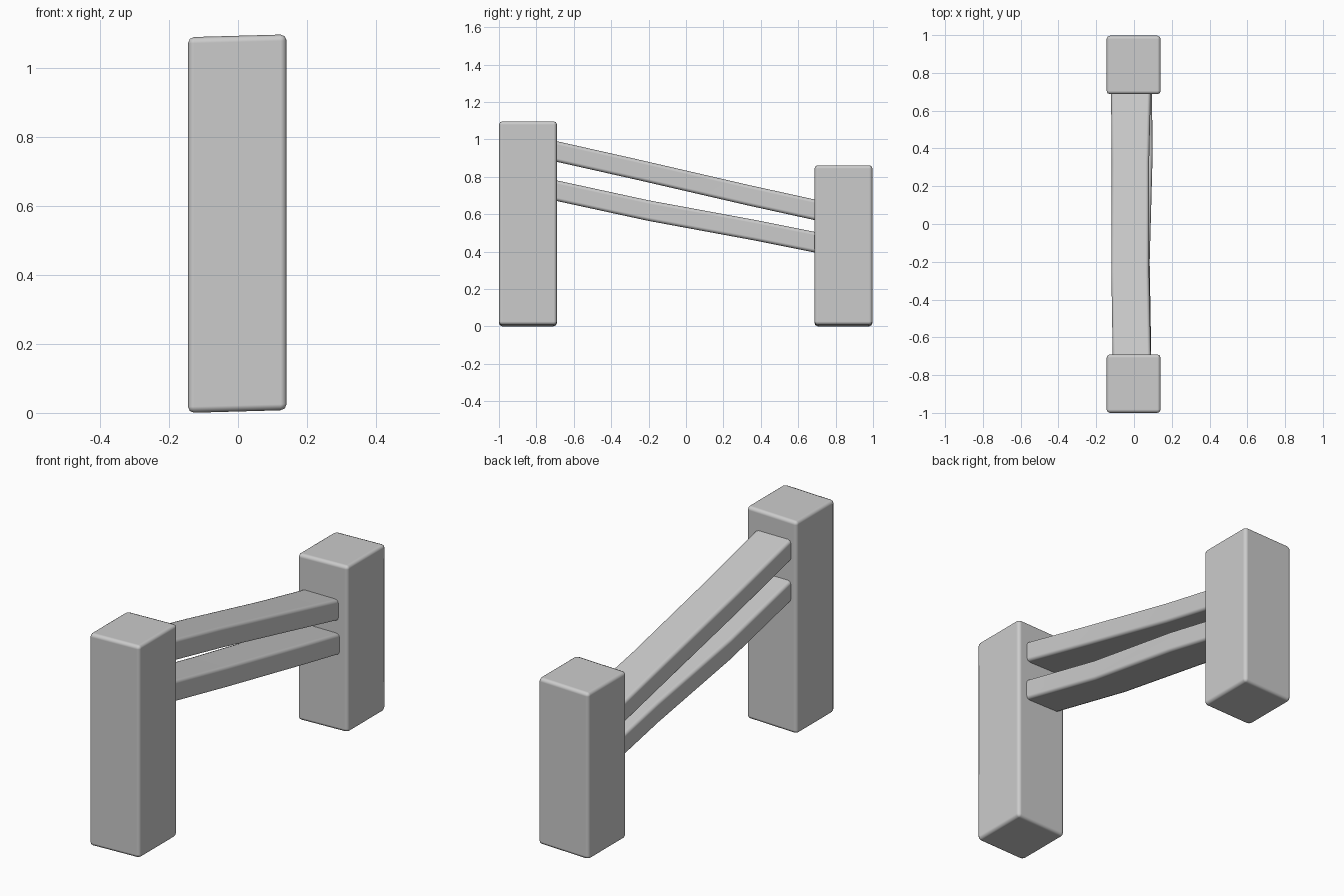
import bpy, bmesh

if "Cube" in bpy.data.objects:
    bpy.data.objects.remove(bpy.data.objects["Cube"])


def loft(name, rings, bevel):
    """Box-like solid through rectangular rings of four points each."""
    bm = bmesh.new()
    loops = [[bm.verts.new(p) for p in ring] for ring in rings]
    bm.faces.new(loops[0])
    bm.faces.new(loops[-1])
    for a, b in zip(loops, loops[1:]):
        for i in range(4):
            j = (i + 1) % 4
            bm.faces.new((a[i], a[j], b[j], b[i]))
    bmesh.ops.recalc_face_normals(bm, faces=bm.faces)
    mesh = bpy.data.meshes.new(name)
    bm.to_mesh(mesh)
    bm.free()
    obj = bpy.data.objects.new(name, mesh)
    bpy.context.collection.objects.link(obj)
    mod = obj.modifiers.new("rounded_edges", 'BEVEL')
    mod.width = bevel
    mod.segments = 2
    mod.limit_method = 'ANGLE'
    mod.angle_limit = 0.8
    mod.harden_normals = True
    for p in mesh.polygons:
        p.use_smooth = True
    bpy.context.view_layer.objects.active = obj
    obj.select_set(True)
    bpy.ops.object.shade_smooth_by_angle(angle=0.6)
    obj.select_set(False)
    return obj


def post(name, y0, y1, height):
    """Square post whose ends slope very slightly across x."""
    x0, x1, rise = -0.145, 0.141, 0.008
    rings = [[(x0, y0, z), (x1, y0, z + rise), (x1, y1, z + rise), (x0, y1, z)]
             for z in (0.0, height - rise)]
    return loft(name, rings, 0.018)


def rail(name, stations, thick=0.11):
    """Bent plank: stations are (y, left x, right x, centre z)."""
    h = thick / 2
    rings = [[(l, y, z - h), (r, y, z - h), (r, y, z + h), (l, y, z + h)]
             for y, l, r, z in stations]
    return loft(name, rings, 0.018)


# Tall and short end posts
post("front_post", -1.0, -0.69, 1.097)
post("back_post", 0.687, 0.997, 0.862)

# Two sagging rails, with ends let into the posts
rail("upper_rail", [(-0.74, -0.112, 0.090, 0.946), (-0.25, -0.120, 0.080, 0.836),
                    (0.33, -0.118, 0.080, 0.702), (0.74, -0.122, 0.090, 0.612)])
rail("lower_rail", [(-0.74, -0.112, 0.092, 0.736), (-0.20, -0.120, 0.083, 0.619),
                    (0.38, -0.112, 0.099, 0.512), (0.74, -0.115, 0.094, 0.440)])
